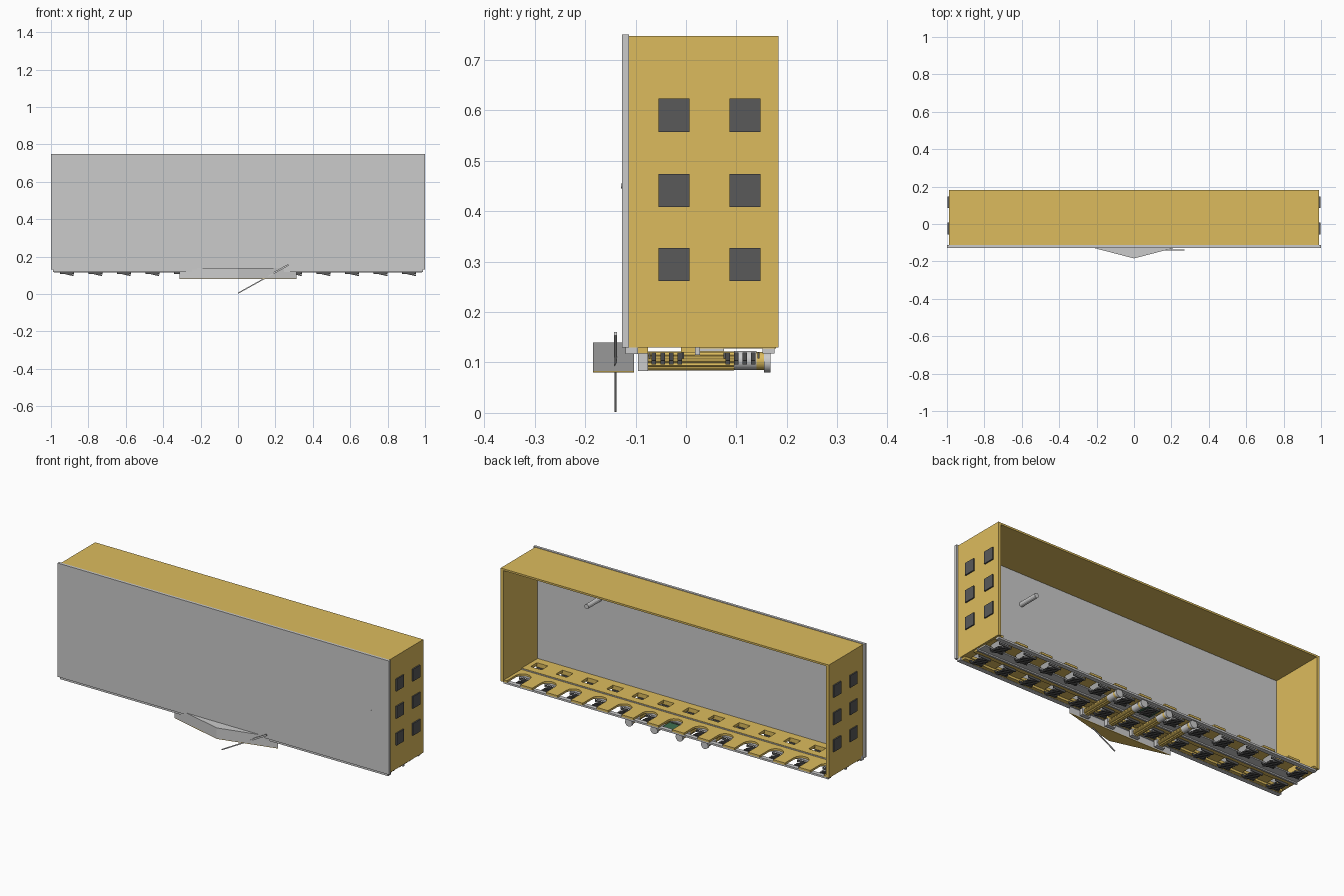
import bpy, bmesh, math
from mathutils import Vector, Matrix

if "Cube" in bpy.data.objects:
    bpy.data.objects.remove(bpy.data.objects["Cube"])


def material(name, rgb):
    m = bpy.data.materials.new(name)
    m.diffuse_color = (*rgb, 1)
    m.use_nodes = True
    m.node_tree.nodes["Principled BSDF"].inputs["Base Color"].default_value = m.diffuse_color
    return m


YELLOW = material("yellow", (0.72, 0.50, 0.11))
DARK = material("dark", (0.10, 0.10, 0.10))
GREEN = material("green", (0.05, 0.16, 0.08))


def finish(name, bm, mat=None):
    bmesh.ops.recalc_face_normals(bm, faces=bm.faces[:])
    me = bpy.data.meshes.new(name)
    bm.to_mesh(me)
    bm.free()
    ob = bpy.data.objects.new(name, me)
    bpy.context.collection.objects.link(ob)
    if mat:
        me.materials.append(mat)
    return ob


def add_box(bm, x, y, z, rot=None):
    """Add a box from (min, max) ranges, optionally turned about its centre."""
    c = Vector([(a + b) / 2 for a, b in (x, y, z)])
    s = Matrix.Diagonal((x[1] - x[0], y[1] - y[0], z[1] - z[0], 1))
    bmesh.ops.create_cube(bm, size=1, matrix=Matrix.Translation(c) @ (rot or Matrix()) @ s)


def boxes(name, items, mat=None):
    bm = bmesh.new()
    for it in items:
        add_box(bm, *it)
    return finish(name, bm, mat)


def prism(name, outline, z0, z1, mat=None):
    bm = bmesh.new()
    face = bm.faces.new([bm.verts.new((x, y, z0)) for x, y in outline])
    ext = bmesh.ops.extrude_face_region(bm, geom=[face])
    verts = [g for g in ext["geom"] if isinstance(g, bmesh.types.BMVert)]
    bmesh.ops.translate(bm, verts=verts, vec=(0, 0, z1 - z0))
    return finish(name, bm, mat)


def rod(name, x, z, y0, y1, r, mat=None, sides=20, flute=0):
    """Round bar along y; flute pulls every other side inward."""
    bm = bmesh.new()
    rings = []
    for y in (y0, y1):
        ring = []
        for i in range(sides):
            a = 2 * math.pi * i / sides
            k = r - flute * (i % 2)
            ring.append(bm.verts.new((x + k * math.cos(a), y, z + k * math.sin(a))))
        rings.append(ring)
    for i in range(sides):
        j = (i + 1) % sides
        bm.faces.new((rings[0][i], rings[0][j], rings[1][j], rings[1][i]))
    for ring in rings:
        bm.faces.new(ring)
    return finish(name, bm, mat)


PITCH = 0.1525
BAYS = [PITCH * i for i in range(-6, 7)]

# Case: front plate, roof and two ends, open at the back
boxes("front_plate", [((-1, 1), (-0.127, -0.113), (0.13, 0.75))])
boxes("roof", [((-0.99, 0.99), (-0.113, 0.183), (0.737, 0.747))], YELLOW)
boxes("end_walls", [((s * 0.982 - 0.008, s * 0.982 + 0.008), (-0.113, 0.183), (0.13, 0.737))
                    for s in (-1, 1)], YELLOW)

# Dark square pads on both ends
boxes("end_pads", [((s * 0.993 - 0.004, s * 0.993 + 0.004), (y - 0.031, y + 0.031),
                    (z - 0.033, z + 0.033))
                   for s in (-1, 1) for y in (-0.024, 0.117) for z in (0.294, 0.441, 0.59)], DARK)

# Front floor board with a row of square holes
H = 0.033
floor = [((-0.98, 0.98), (-0.113, -0.07), (0.13, 0.145)),
         ((-0.98, 0.98), (-0.015, 0.025), (0.13, 0.145))]
edges = [-0.98] + [x + s * H for x in BAYS for s in (-1, 1)] + [0.98]
for a, b in zip(edges[::2], edges[1::2]):
    floor.append(((a, b), (-0.07, -0.015), (0.13, 0.145)))
boxes("front_floor", floor, YELLOW)
boxes("floor_underside", [((-0.98, 0.98), (-0.095, -0.075), (0.118, 0.13)),
                          ((-0.98, 0.98), (-0.01, 0.018), (0.12, 0.13))], YELLOW)

# Rear floor board with round-ended slots open to the back
R = 0.041
outline = [(0.98, 0.025), (-0.98, 0.025), (-0.98, 0.178)]
for x in BAYS:
    outline.append((x - R, 0.178))
    outline += [(x - R * math.cos(math.pi * i / 8), 0.10 - R * math.sin(math.pi * i / 8))
                for i in range(9)]
    outline.append((x + R, 0.178))
outline.append((0.98, 0.178))
prism("rear_floor", outline, 0.128, 0.139, YELLOW)

# Grey rails under the floor
boxes("rails", [((-0.99, 0.99), (-0.12, -0.095), (0.117, 0.143)),
                ((-0.985, 0.985), (0.018, 0.028), (0.115, 0.143)),
                ((-0.98, 0.98), (0.028, 0.075), (0.122, 0.128)),
                ((-0.98, 0.98), (0.152, 0.175), (0.118, 0.128))])

# Tilted dark slats below every opening
tilt = Matrix.Rotation(math.radians(13), 4, "Y")
slats = []
for x in BAYS:
    for y0 in (-0.068, 0.078):
        for k in range(4):
            y = y0 + 0.017 * k
            slats.append(((x - 0.037, x + 0.037), (y, y + 0.009), (0.104, 0.112), tilt))
boxes("slats", slats, DARK)
boxes("slat_ribs", [((x - 0.037, x + 0.037), (y, y + 0.004), (0.108, 0.12))
                    for x in BAYS for y in (-0.074, -0.008, 0.074, 0.142)], DARK)

# Four fluted barrels with grey collars and end caps
for i, x in enumerate((-0.229, -0.076, 0.076, 0.229)):
    rod(f"barrel_{i}", x, 0.103, -0.075, 0.095, 0.019, YELLOW, 24, 0.003)
    rod(f"collar_{i}", x, 0.104, 0.095, 0.14, 0.019)
    rod(f"barrel_tail_{i}", x, 0.103, 0.14, 0.155, 0.018, YELLOW)
    rod(f"end_cap_{i}", x, 0.101, 0.155, 0.168, 0.021)
    boxes(f"front_mount_{i}", [((x - 0.025, x + 0.025), (-0.095, -0.075), (0.083, 0.12))])
for ob in bpy.context.collection.objects:
    ob.select_set(ob.name.startswith(("collar", "barrel_tail", "end_cap")))
    if ob.select_get():
        bpy.context.view_layer.objects.active = ob
bpy.ops.object.shade_smooth_by_angle()

# Small green board between the barrels
boxes("circuit_board", [((-0.045, 0.045), (0.06, 0.14), (0.114, 0.118))], GREEN)

# Pointed nose under the front plate
nose = [(-0.312, -0.103), (0, -0.184), (0.312, -0.103)]
prism("nose", nose, 0.083, 0.14)
prism("nose_base", nose, 0.08, 0.083, YELLOW)

# Slanted pointer in front, with a thicker tip
ang = math.atan2(0.15, 0.27)
turn = Matrix.Rotation(-ang, 4, "Y")
boxes("pointer", [((-0.019, 0.289), (-0.142, -0.138), (0.0765, 0.0825), turn),
                  ((0.185, 0.275), (-0.143, -0.137), (0.131, 0.139), turn)])

# Inner peg and front button
rod("inner_peg", 0.6, 0.57, -0.113, 0.0, 0.013, None, 12)
rod("front_button", 0.89, 0.45, -0.129, -0.127, 0.005, None, 12)
